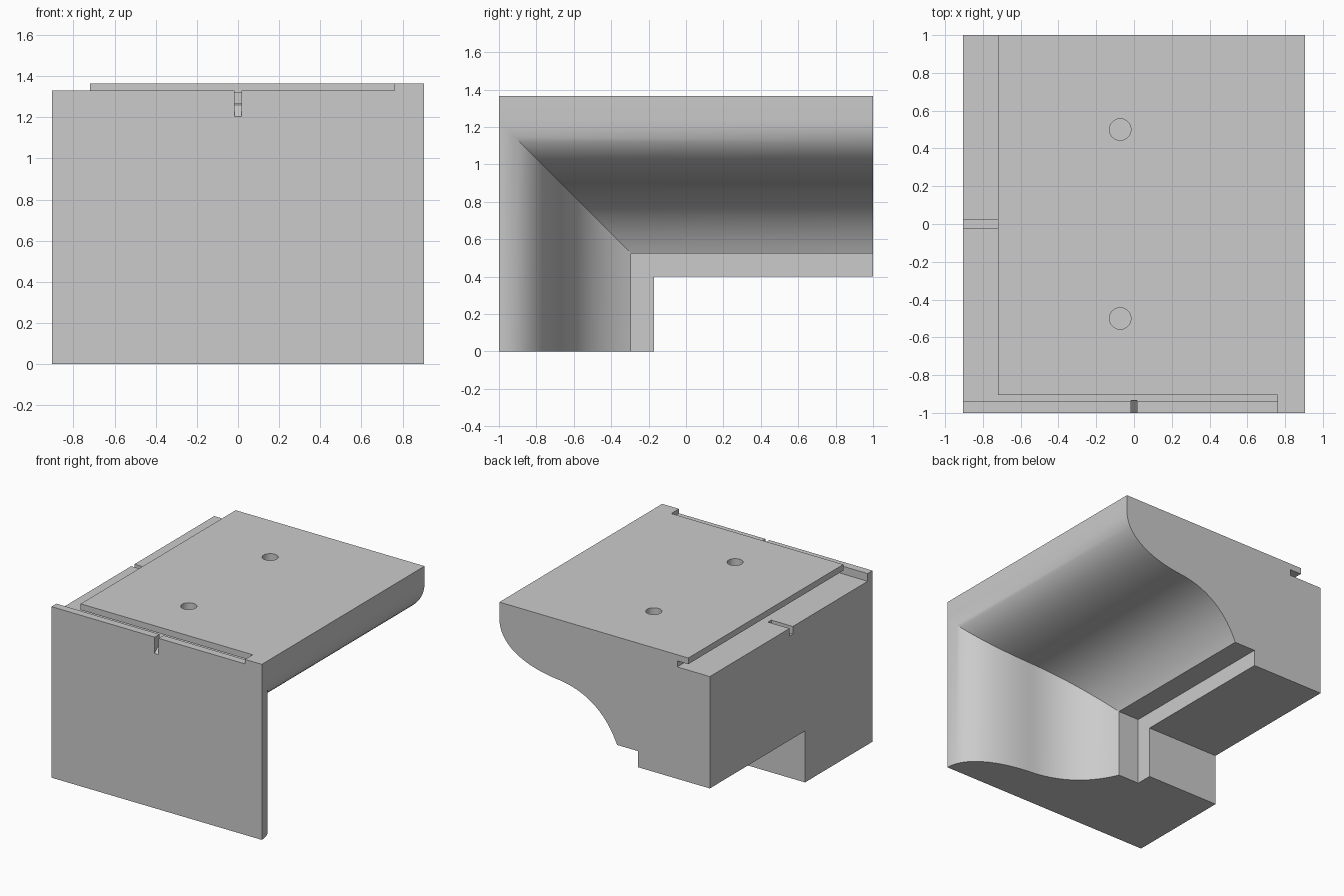
import bpy, bmesh, math
from mathutils import Vector
from mathutils.geometry import interpolate_bezier

cube = bpy.data.objects.get("Cube")
if cube:
    bpy.data.objects.remove(cube, do_unlink=True)

HALF_W, TOP, FLOOR, MARGIN = 0.905, 1.365, 1.27, 0.1

grey = bpy.data.materials.new("plain grey")
grey.use_nodes = True
colour = (0.6, 0.6, 0.6, 1)
grey.diffuse_color = colour
grey.node_tree.nodes["Principled BSDF"].inputs["Base Color"].default_value = colour


def make_object(name, bm):
    bmesh.ops.recalc_face_normals(bm, faces=bm.faces[:])
    mesh = bpy.data.meshes.new(name)
    bm.to_mesh(mesh)
    bm.free()
    mesh.materials.append(grey)
    obj = bpy.data.objects.new(name, mesh)
    bpy.context.collection.objects.link(obj)
    return obj


def curve(*points):
    return [p.to_2d() for p in interpolate_bezier(*[Vector((*p, 0)) for p in points], 20)]


# Ogee moulding section: x against depth below the outer face
profile = [Vector((-HALF_W, 0)), Vector((HALF_W, 0))]
profile += curve((HALF_W, 0.13), (HALF_W, 0.33), (0.68, 0.437), (0.42, 0.465))
profile += curve((0.42, 0.465), (0.12, 0.49), (-0.03, 0.66), (-0.107, 0.84))[1:]
profile += [Vector(p) for p in ((-0.287, 0.84), (-0.287, 0.965), (-HALF_W, 0.965))]

# Sweep the section up the leg, round the mitre and back along the arm
bm = bmesh.new()
stations = []
for place in (lambda x, d: (x, d - 1.135, 0),
              lambda x, d: (x, d - 1.135, TOP - d),
              lambda x, d: (x, 1, TOP - d)):
    stations.append([bm.verts.new(place(*p)) for p in profile])
count = len(profile)
for a, b in zip(stations, stations[1:]):
    for i in range(count):
        j = (i + 1) % count
        bm.faces.new((a[i], a[j], b[j], b[i]))
bm.faces.new(stations[0])
bm.faces.new(stations[-1])

# Trim the front flat
bmesh.ops.bisect_plane(bm, geom=bm.verts[:] + bm.edges[:] + bm.faces[:], dist=1e-5,
                       plane_co=(0, -1, 0), plane_no=(0, -1, 0), clear_outer=True)
bmesh.ops.holes_fill(bm, edges=[e for e in bm.edges if e.is_boundary], sides=0)
block = make_object("moulded_corner_block", bm)


def cut(bm):
    cutter = make_object("cutter", bm)
    cutter.hide_render = True
    mod = block.modifiers.new("cut", "BOOLEAN")
    mod.operation, mod.solver, mod.object = "DIFFERENCE", "EXACT", cutter
    bpy.context.view_layer.objects.active = block
    bpy.ops.object.modifier_apply(modifier=mod.name)
    bpy.data.objects.remove(cutter, do_unlink=True)


def cut_box(x, y, z, front_drop=0):
    bm = bmesh.new()
    bmesh.ops.create_cube(bm, size=1)
    for v in bm.verts:
        low_front = v.co.z < 0 and v.co.y < 0
        v.co = [r[0] if c < 0 else r[1] for c, r in zip(v.co, (x, y, z))]
        if low_front:
            v.co.z -= front_drop
    cut(bm)


# Side rebate and front groove, each running under the raised top
left, back, over = -HALF_W - MARGIN, 1 + MARGIN, TOP + MARGIN
cut_box((left, -0.72), (-0.94, back), (FLOOR, over))
cut_box((left, -0.625), (-0.94, back), (FLOOR, 1.317))
cut_box((left, 0.76), (-0.94, -0.905), (FLOOR, over))
cut_box((left, 0.76), (-0.94, -0.81), (FLOOR, 1.317))
# Lowered front strip
cut_box((left, 0.76), (-1 - MARGIN, -0.905), (1.33, over))
# Sloped front notch and side notch
cut_box((-0.017, 0.017), (-1.01, -0.935), (1.26, over), 0.065)
cut_box((left, -0.72), (-0.02, 0.02), (1.21, over))

# Two blind holes in the top
for y in (-0.5, 0.5):
    bm = bmesh.new()
    bmesh.ops.create_cone(bm, cap_ends=True, segments=40, radius1=0.057,
                          radius2=0.057, depth=0.6)
    bmesh.ops.translate(bm, verts=bm.verts[:], vec=(-0.073, y, TOP))
    cut(bm)

bpy.ops.object.select_all(action="DESELECT")
block.select_set(True)
bpy.context.view_layer.objects.active = block
bpy.ops.object.shade_smooth_by_angle(angle=math.radians(25))
